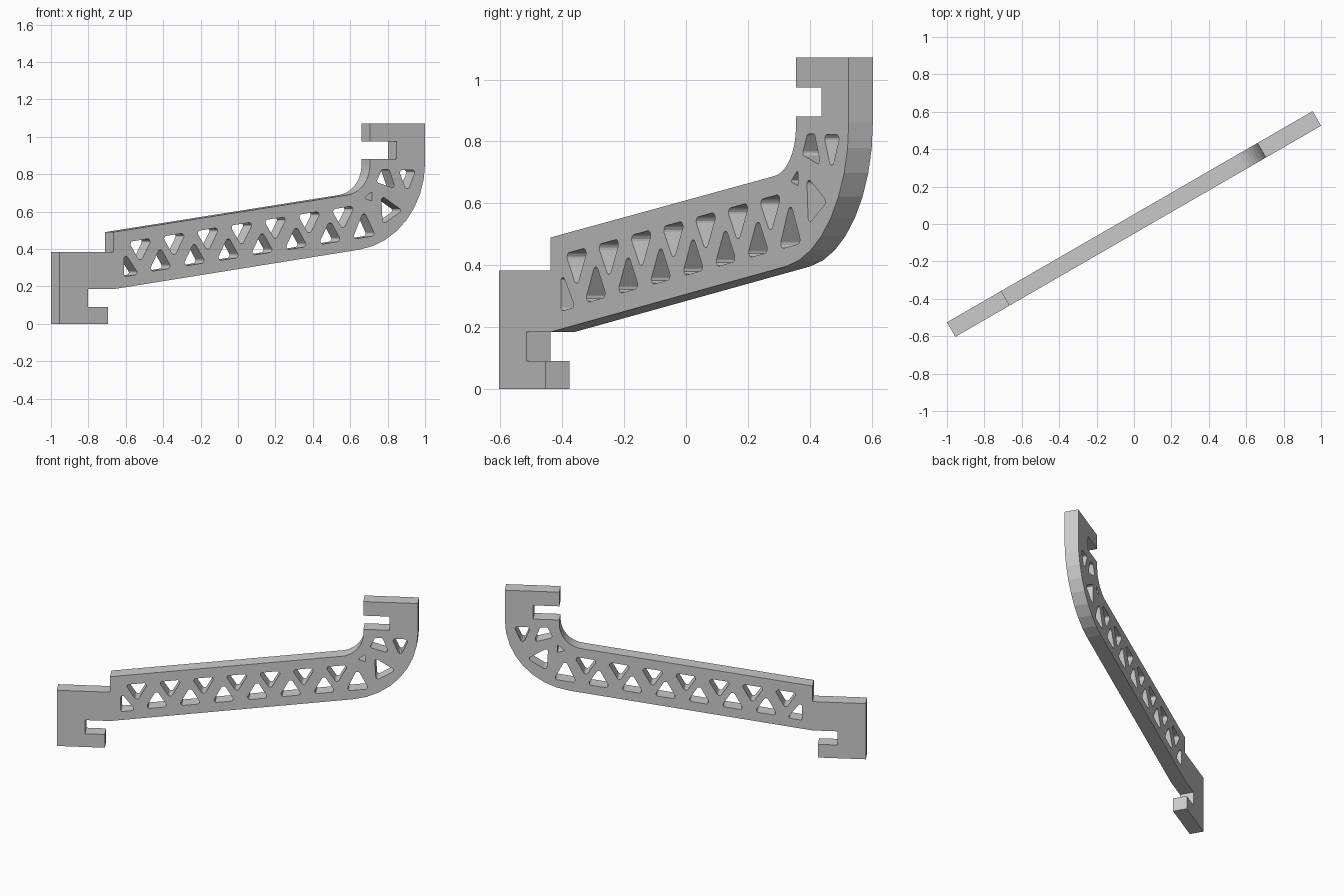
import bpy, bmesh
from math import radians, sin, cos, tan
from mathutils import Vector, Matrix

if "Cube" in bpy.data.objects:
    bpy.data.objects.remove(bpy.data.objects["Cube"])

THICK = 0.09
SLOPE = 0.138


def arc(cu, cz, r, a0, a1, n):
    return [(cu + r * cos(radians(a0 + (a1 - a0) * i / n)),
             cz + r * sin(radians(a0 + (a1 - a0) * i / n))) for i in range(n + 1)]


def rounded(points, r, n=5):
    """Polygon with every corner replaced by a tangent arc of radius r."""
    pts = [Vector(p) for p in points]
    out = []
    for i, p in enumerate(pts):
        a = (pts[i - 1] - p).normalized()
        b = (pts[(i + 1) % len(pts)] - p).normalized()
        half = a.angle(b) / 2
        centre = p + (a + b).normalized() * (r / sin(half))
        start = p + a * (r / tan(half)) - centre
        end = p + b * (r / tan(half)) - centre
        for k in range(n + 1):
            t = k / n
            d = start.lerp(end, t).normalized() * r
            out.append(tuple(centre + d))
    return out


def grown(points, f):
    c = sum((Vector(p) for p in points), Vector((0, 0))) / len(points)
    return [tuple(c + (Vector(p) - c) * f) for p in points]


# Outline of the arm: lower hook, sloping beam, bend, upper hook
outline = [(-1.129, 0), (-0.829, 0), (-0.829, 0.091), (-0.952, 0.091),
           (-0.952, 0.185), (-0.796, 0.185)]
outline += arc(0.659, 0.862, 0.47, -82, 0, 8)
outline += [(1.129, 1.071), (0.788, 1.071), (0.788, 0.974), (0.952, 0.974),
            (0.952, 0.88), (0.788, 0.88)]
outline += arc(0.628, 0.847, 0.16, 0, -82, 10)
outline += [(-0.796, 0.49), (-0.796, 0.383), (-1.129, 0.383)]

# Truss holes along the beam: two rows of alternating triangles
holes = []
for k in range(7):
    u, z = -0.628 + 0.2085 * k, 0.448 + 0.0289 * k
    holes.append(rounded([(u - 0.073, z - 0.073 * SLOPE),
                          (u + 0.073, z + 0.073 * SLOPE), (u, z - 0.12)], 0.015))
    u, z = -0.506 + 0.2095 * k, 0.288 + 0.0289 * k
    tip = 0.122 if k < 6 else 0.145
    holes.append(rounded([(u - 0.071, z - 0.071 * SLOPE),
                          (u + 0.071, z + 0.071 * SLOPE), (u, z + tip)], 0.015))

# Half triangle at the start of the beam and the holes in the bend
holes.append(rounded([(-0.73, 0.385), (-0.73, 0.252), (-0.638, 0.265)], 0.012))
holes.append(rounded(grown([(0.759, 0.672), (0.798, 0.704), (0.80, 0.659)], 1.15), 0.004))
holes.append(rounded(grown([(0.864, 0.677), (0.978, 0.606), (0.872, 0.541)], 1.14), 0.013))
holes.append(rounded([(0.828, 0.757), (0.862, 0.824), (0.908, 0.824), (0.948, 0.722)], 0.012))
holes.append(rounded([(0.967, 0.822), (1.073, 0.822), (1.018, 0.702)], 0.014))

# Fill the profile and give it thickness
curve = bpy.data.curves.new("arm_profile", 'CURVE')
curve.dimensions = '2D'
curve.fill_mode = 'BOTH'
curve.extrude = THICK / 2
for loop in [outline] + holes:
    s = curve.splines.new('POLY')
    s.points.add(len(loop) - 1)
    for p, (u, z) in zip(s.points, loop):
        p.co = (u, z, 0, 1)
    s.use_cyclic_u = True
profile = bpy.data.objects.new("arm_profile", curve)
bpy.context.collection.objects.link(profile)
deps = bpy.context.evaluated_depsgraph_get()
mesh = bpy.data.meshes.new_from_object(profile.evaluated_get(deps))
bpy.data.objects.remove(profile)

# Stand the plate up and turn it 30 degrees about the vertical
mesh.transform(Matrix.Rotation(radians(30), 4, 'Z') @ Matrix.Rotation(radians(90), 4, 'X'))
bm = bmesh.new()
bm.from_mesh(mesh)
bmesh.ops.remove_doubles(bm, verts=bm.verts, dist=0.0001)
bmesh.ops.recalc_face_normals(bm, faces=bm.faces)
for f in bm.faces:
    f.smooth = False
    f.material_index = 0
bm.to_mesh(mesh)
bm.free()

grey = bpy.data.materials.new("plain grey")
grey.diffuse_color = (0.6, 0.6, 0.6, 1)
grey.use_nodes = True
grey.node_tree.nodes["Principled BSDF"].inputs["Base Color"].default_value = grey.diffuse_color
mesh.materials.clear()
mesh.materials.append(grey)
arm = bpy.data.objects.new("truss_arm", mesh)
bpy.context.collection.objects.link(arm)
